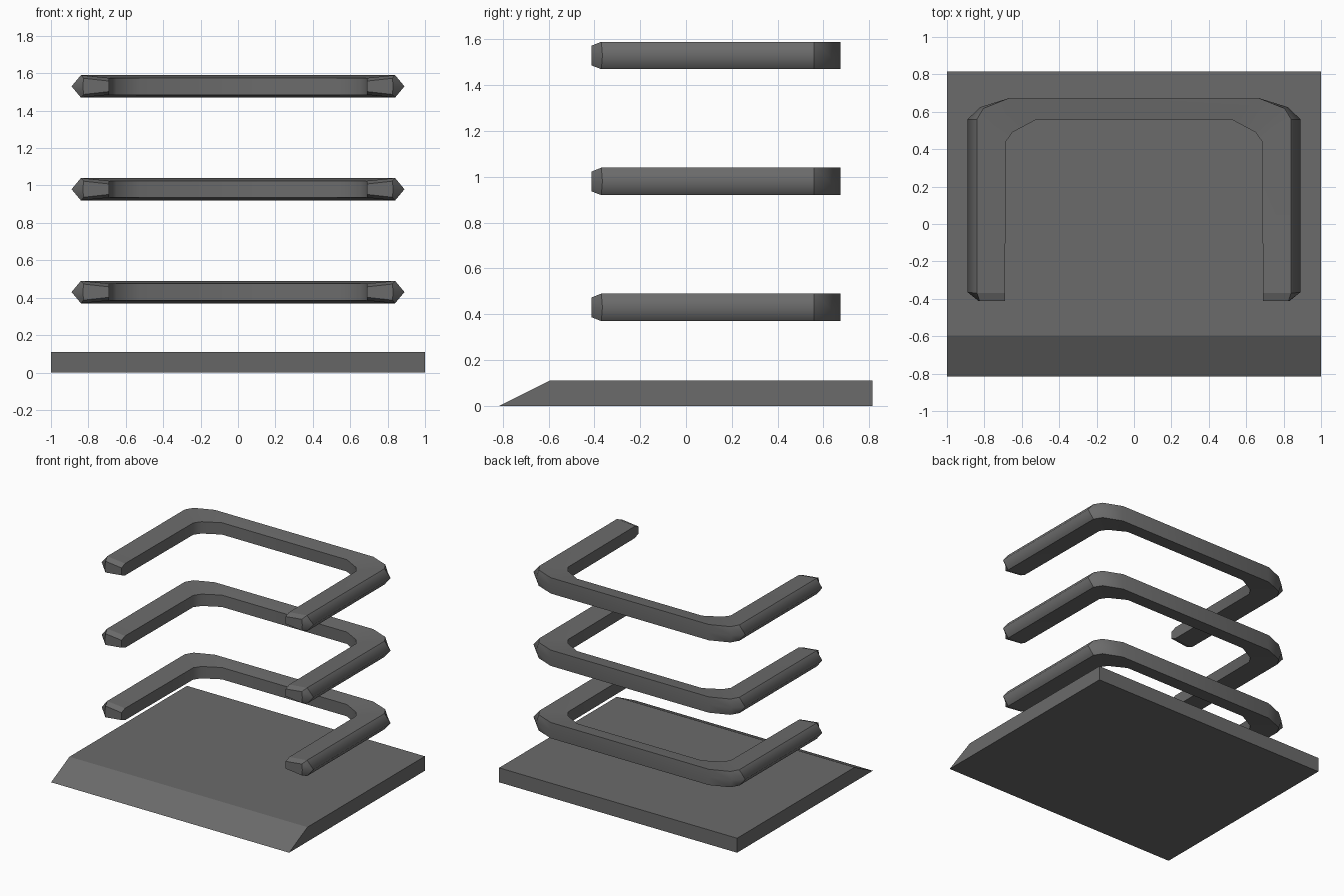
import bpy, bmesh

if "Cube" in bpy.data.objects:
    bpy.data.objects.remove(bpy.data.objects["Cube"])

dark = bpy.data.materials.new("dark_grey")
dark.diffuse_color = (0.147, 0.147, 0.147, 1)
dark.use_nodes = True
dark.node_tree.nodes["Principled BSDF"].inputs["Base Color"].default_value = dark.diffuse_color


def loft(name, rings, smooth=lambda ring, point, along: False, shade=False):
    """Skin closed rings, cap both ends; smooth() tells which edges stay soft."""
    bm = bmesh.new()
    loops = [[bm.verts.new(p) for p in ring] for ring in rings]
    n = len(loops[0])
    for a, b in zip(loops, loops[1:]):
        for i in range(n):
            j = (i + 1) % n
            bm.faces.new((a[i], a[j], b[j], b[i]))
    bm.faces.new(loops[0])
    bm.faces.new(loops[-1])
    bmesh.ops.recalc_face_normals(bm, faces=bm.faces)
    for f in bm.faces:
        f.smooth = shade
    for r, loop in enumerate(loops):
        for i in range(n):
            bm.edges.get((loop[i], loop[(i + 1) % n])).smooth = smooth(r, i, False)
            if r + 1 < len(loops):
                bm.edges.get((loop[i], loops[r + 1][i])).smooth = smooth(r, i, True)
    mesh = bpy.data.meshes.new(name)
    bm.to_mesh(mesh)
    bm.free()
    mesh.materials.append(dark)
    obj = bpy.data.objects.new(name, mesh)
    bpy.context.collection.objects.link(obj)
    return obj


# Base plate with a sloping front edge
profile = [(-0.815, 0), (-0.595, 0.11), (0.815, 0.11), (0.815, 0)]
loft("base_plate", [[(x, y, z) for y, z in profile] for x in (-1, 1)])

# Stations of half a rail: inner xy, outer top xy, outer ridge xy, inner and outer half heights
stations = [
    ((0.69, -0.413), (0.825, -0.413), (0.83, -0.413), 0.028, 0.043),
    ((0.69, -0.37), (0.84, -0.37), (0.89, -0.365), 0.045, 0.06),
    ((0.685, 0.44), (0.84, 0.56), (0.89, 0.56), 0.045, 0.06),
    ((0.65, 0.49), (0.805, 0.618), (0.822, 0.625), 0.045, 0.06),
    ((0.525, 0.557), (0.665, 0.674), (0.665, 0.674), 0.045, 0.06),
]


def ring(station, side):
    inner, outer, ridge, hi, ho = station
    pts = [(inner, hi), (outer, ho), (ridge, 0), (outer, -ho), (inner, -hi)]
    return [(side * p[0], p[1], h) for p, h in pts]


rings = [ring(s, 1) for s in stations] + [ring(s, -1) for s in reversed(stations)]


def rail_smooth(r, point, along):
    """Soft outer ridge and soft bends; crisp long edges, tips and outer corner starts."""
    if along:
        return point == 2
    r = min(r, len(rings) - 1 - r)
    return r > 2 or (r == 2 and point not in (1, 2))


# Three U-shaped rails stacked above the plate
for name, z in (("lower_rail", 0.43), ("middle_rail", 0.98), ("upper_rail", 1.53)):
    loft(name, rings, rail_smooth, True).location.z = z
